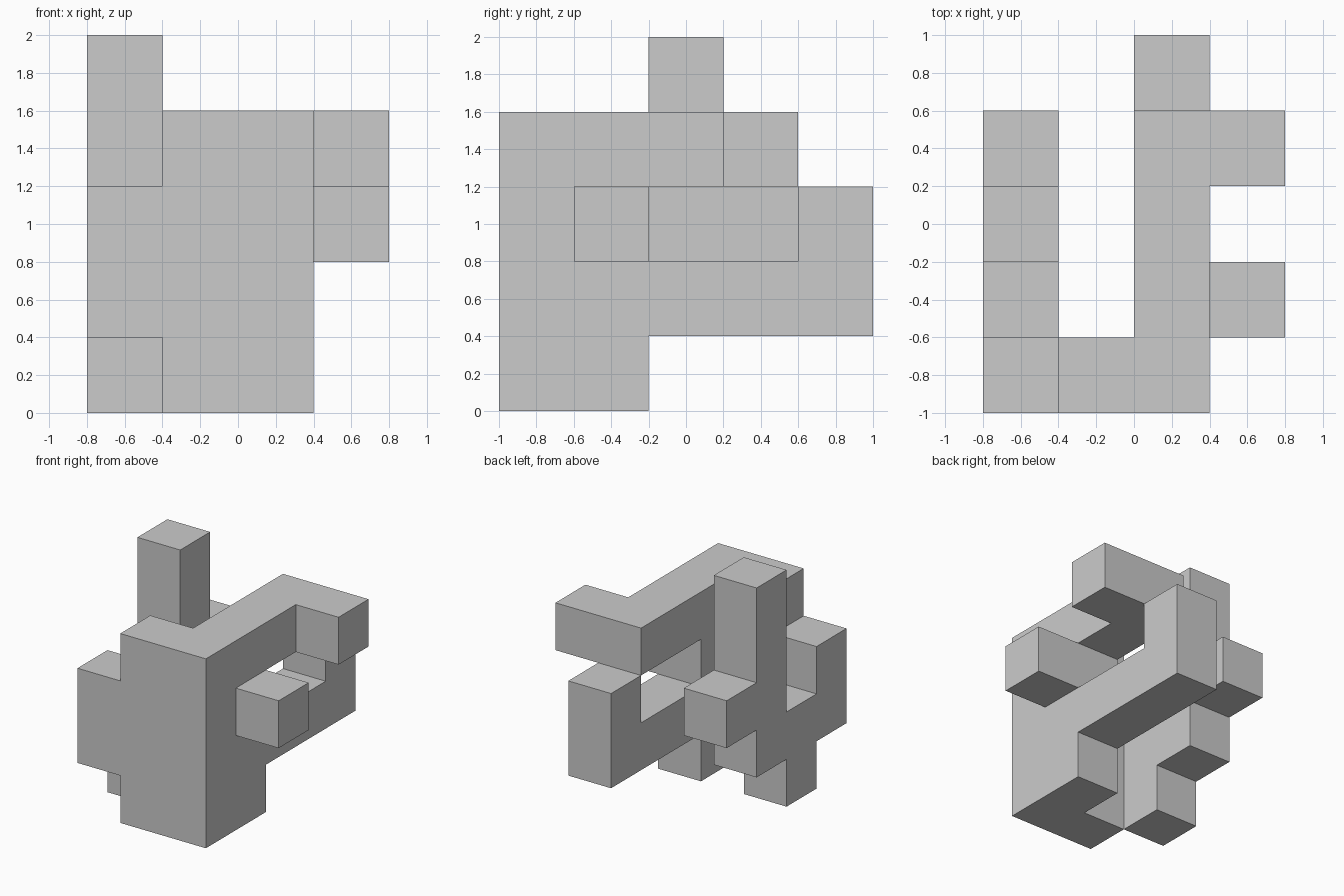
import bpy, bmesh
from itertools import product
from mathutils import Vector

if "Cube" in bpy.data.objects:
    bpy.data.objects.remove(bpy.data.objects["Cube"])

CELL = 0.4
ORIGIN = Vector((-0.8, -1.0, 0.0))

# Bars of whole cells: first cell (x, y, z) and size in cells
BARS = [
    ((1, 0, 0), (2, 1, 4)),   # front wall
    ((2, 1, 0), (1, 1, 4)),   # right post behind the wall
    ((2, 2, 1), (1, 3, 1)),   # right lower beam
    ((2, 4, 2), (1, 1, 1)),   # upturned end of the lower beam
    ((2, 2, 3), (1, 2, 1)),   # right upper beam
    ((3, 3, 3), (1, 1, 1)),   # upper beam hook
    ((3, 1, 2), (1, 1, 1)),   # right peg
    ((0, 0, 1), (1, 1, 2)),   # left front block
    ((0, 1, 0), (1, 1, 2)),   # left foot
    ((0, 2, 1), (1, 1, 4)),   # left tall post
    ((0, 3, 2), (1, 1, 1)),   # left rear peg
]

cells = set()
for start, size in BARS:
    for step in product(*(range(n) for n in size)):
        cells.add(tuple(s + d for s, d in zip(start, step)))

# Skin only the exposed sides, so no faces are left inside
bm = bmesh.new()
for cell in sorted(cells):
    for axis, side in product(range(3), (0, 1)):
        neighbour = list(cell)
        neighbour[axis] += 2 * side - 1
        if tuple(neighbour) in cells:
            continue
        u, v = (axis + 1) % 3, (axis + 2) % 3
        corners = []
        for a, b in ((0, 0), (1, 0), (1, 1), (0, 1)):
            p = Vector(cell)
            p[axis] += side
            p[u] += a
            p[v] += b
            corners.append(bm.verts.new(ORIGIN + p * CELL))
        bm.faces.new(corners if side else corners[::-1])
bmesh.ops.remove_doubles(bm, verts=bm.verts[:], dist=0.001)

mesh = bpy.data.meshes.new("interlocking_block")
bm.to_mesh(mesh)
bm.free()
block = bpy.data.objects.new("interlocking_block", mesh)
bpy.context.collection.objects.link(block)
